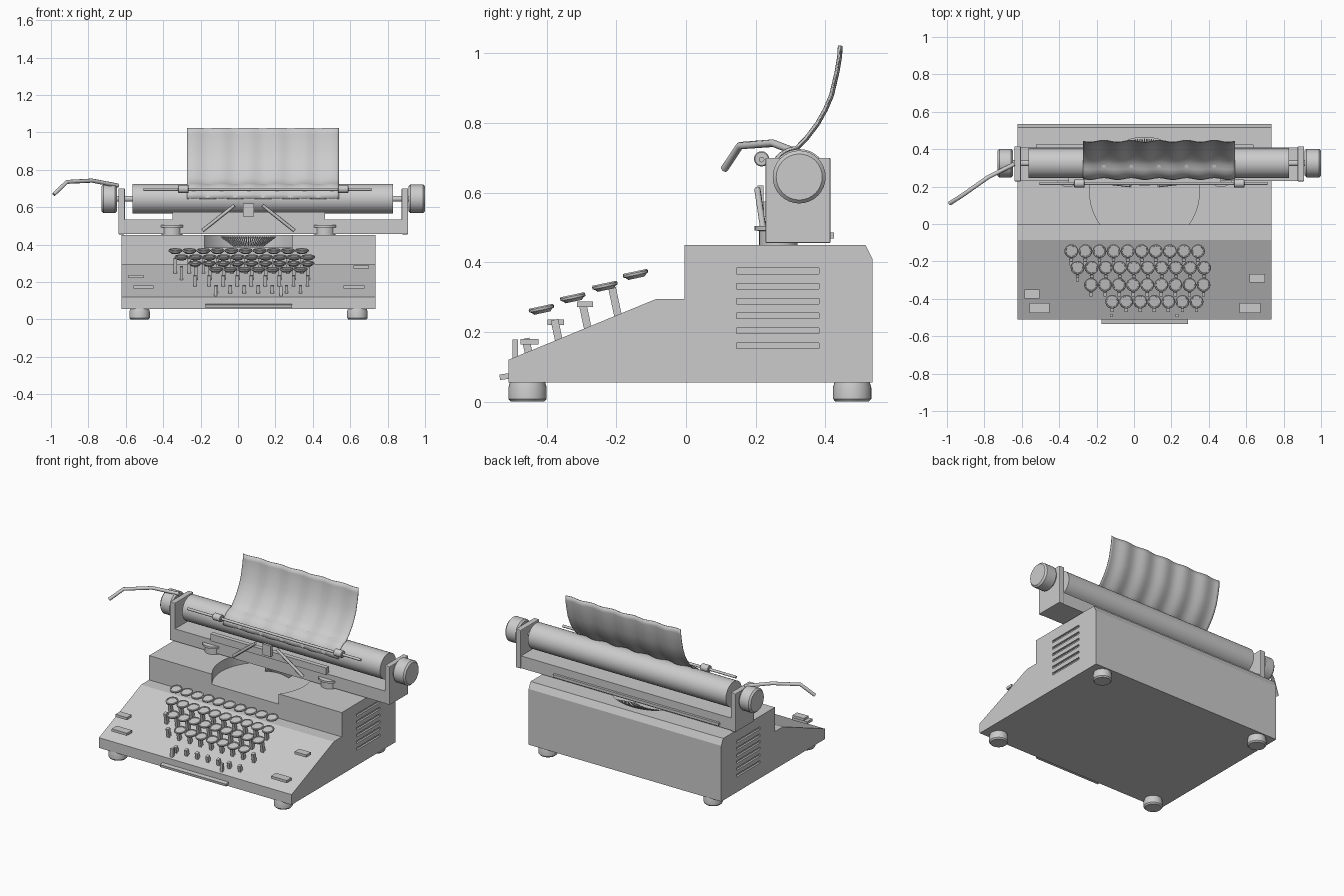
import bpy, bmesh, math
from mathutils import Vector, Matrix

if "Cube" in bpy.data.objects:
    bpy.data.objects.remove(bpy.data.objects["Cube"])

CX = 0.056  # body centre in x (the carriage is shifted sideways)


def make(name, bm, smooth=False):
    bmesh.ops.recalc_face_normals(bm, faces=bm.faces)
    me = bpy.data.meshes.new(name)
    bm.to_mesh(me)
    bm.free()
    ob = bpy.data.objects.new(name, me)
    bpy.context.collection.objects.link(ob)
    if smooth:
        bpy.ops.object.select_all(action='DESELECT')
        ob.select_set(True)
        bpy.context.view_layer.objects.active = ob
        bpy.ops.object.shade_smooth_by_angle(angle=math.radians(35))
    return ob


def box(name, x0, x1, y0, y1, z0, z1, bevel=0, rot_x=0):
    bm = bmesh.new()
    bmesh.ops.create_cube(bm, size=1)
    c = Vector(((x0 + x1) / 2, (y0 + y1) / 2, (z0 + z1) / 2))
    bmesh.ops.scale(bm, vec=(x1 - x0, y1 - y0, z1 - z0), verts=bm.verts)
    if bevel:
        bmesh.ops.bevel(bm, geom=bm.edges[:], offset=bevel, segments=2, profile=0.5, affect='EDGES')
    bmesh.ops.transform(bm, matrix=Matrix.Translation(c) @ Matrix.Rotation(rot_x, 4, 'X'), verts=bm.verts)
    return make(name, bm)


def lathe(name, profile, matrix, n=32):
    """Revolve (radius, height) points about local z, capping the ends."""
    bm = bmesh.new()
    rings = [[bm.verts.new((r * math.cos(2 * math.pi * i / n), r * math.sin(2 * math.pi * i / n), h))
              for i in range(n)] for r, h in profile]
    for a, b in zip(rings, rings[1:]):
        for i in range(n):
            bm.faces.new((a[i], a[(i + 1) % n], b[(i + 1) % n], b[i]))
    bm.faces.new(rings[0])
    bm.faces.new(rings[-1])
    bmesh.ops.transform(bm, matrix=matrix, verts=bm.verts)
    return make(name, bm, True)


def rod_x(name, x0, x1, y, z, r, bevel=0.0, n=32):
    L = x1 - x0
    prof = [(r, 0), (r, L)]
    if bevel:
        prof = [(r - bevel, 0), (r, bevel), (r, L - bevel), (r - bevel, L)]
    return lathe(name, prof, Matrix.Translation((x0, y, z)) @ Matrix.Rotation(math.pi / 2, 4, 'Y'), n)


def tube(name, pts, r):
    cu = bpy.data.curves.new(name, 'CURVE')
    cu.dimensions = '3D'
    cu.bevel_depth = r
    cu.bevel_resolution = 2
    cu.use_fill_caps = True
    s = cu.splines.new('POLY')
    s.points.add(len(pts) - 1)
    for p, co in zip(s.points, pts):
        p.co = (*co, 1)
    ob = bpy.data.objects.new(name, cu)
    bpy.context.collection.objects.link(ob)
    return ob


def cut(target, cutter):
    cutter.hide_render = True
    cutter.hide_viewport = True
    cutter.display_type = 'WIRE'
    m = target.modifiers.new("cut", 'BOOLEAN')
    m.operation = 'DIFFERENCE'
    m.solver = 'EXACT'
    m.object = cutter
    bpy.context.view_layer.update()
    me = bpy.data.meshes.new_from_object(target.evaluated_get(bpy.context.evaluated_depsgraph_get()))
    target.modifiers.clear()
    target.data = me
    bpy.data.objects.remove(cutter)


# Body: extruded side profile
side = [(-.51, .055), (-.51, .12), (-.085, .295), (-.005, .295), (-.005, .45),
        (.515, .45), (.535, .41), (.535, .055)]
bm = bmesh.new()
f = bm.faces.new([bm.verts.new((-.623, y, z)) for y, z in side])
ext = bmesh.ops.extrude_face_region(bm, geom=[f])
bmesh.ops.translate(bm, vec=(1.358, 0, 0), verts=[v for v in ext['geom'] if isinstance(v, bmesh.types.BMVert)])
body = make("body", bm)

# Type basket recess in the top and cooling slots in both sides
cut(body, lathe("recess_cutter", [(.293, .385), (.293, .5)], Matrix.Translation((CX, .17, 0)), 64))
for z in (.375, .331, .288, .246, .203, .16):
    for x in (-.623, .735):
        cut(body, box("slot_cutter", x - .012, x + .012, .145, .382, z - .008, z + .008))

# Rubber feet
for x in (-.526, .638):
    for y in (-.455, .477):
        lathe("foot", [(.048, 0), (.055, .008), (.055, .04), (.05, .058)], Matrix.Translation((x, y, 0)))

# Keys: tilted round caps with a raised rim, and slim stems in front
rows = [(-.335, 10, -.145, .367), (-.302, 10, -.233, .333), (-.23, 9, -.325, .300), (-.117, 7, -.415, .267)]
stems = [(-.203, .248, .328), (-.288, .205, .283), (-.37, .172, .236), (-.455, .138, .182)]
cap = [(.024, -.013), (.030, -.006), (.036, -.004), (.037, .003), (.034, .007), (.029, .007), (.028, .003)]
tilt = math.radians(12)
for (x0, n, y, z), (sy, z0, z1) in zip(rows, stems):
    for i in range(n):
        x = x0 + i * .0752
        lathe("key_cap", cap, Matrix.Translation((x, y, z)) @ Matrix.Rotation(tilt, 4, 'X'), 20)
        box("key_stem", x - .009, x + .009, sy - .011, sy + .011, z0 - .01, z1, rot_x=tilt)
for x in (-.12, .23):
    box("front_post", x - .009, x + .009, -.498, -.482, .12, .178)

# Side function keys and space bar
for x0, x1, y0, y1, z in ((-.585, -.505, -.397, -.35, .228), (-.558, -.452, -.475, -.423, .172),
                          (.618, .70, -.313, -.267, .28), (.565, .675, -.475, -.423, .172)):
    box("side_key", x0, x1, y0, y1, z - .008, z + .008)
box("space_bar", -.175, .29, -.535, -.505, .064, .08, rot_x=math.radians(8))

# Carriage bed, end plates, rear bar
box("carriage_rail", -.62, .89, .23, .41, .457, .535)
for x0, x1 in ((-.64, -.605), (.875, .91)):
    box("carriage_end_plate", x0, x1, .228, .415, .455, .70, bevel=.004)
box("rear_bar", -.525, .64, .405, .425, .468, .486)
box("card_plate", -.35, .465, .222, .25, .53, .575)

# Platen roller, shaft and knobs
PY, PZ = .325, .645
rod_x("platen", -.565, .83, PY, PZ, .08, n=48)
rod_x("platen_shaft", -.66, .93, PY, PZ, .016, n=16)
rod_x("left_knob", -.73, -.647, PY, PZ, .076, bevel=.01)
rod_x("right_knob", .912, 1.0, PY, PZ, .076, bevel=.01)

# Paper bail with two rollers
rod_x("paper_bail", -.505, .715, .217, .695, .008, n=12)
for x in (-.292, .562):
    rod_x("bail_roller", x - .028, x + .028, .217, .697, .022, bevel=.003, n=16)

# Carriage return lever
tube("return_lever", [(-.985, .11, .668), (-.915, .155, .735), (-.78, .25, .742), (-.64, .32, .715)], .011)

# Wavy paper sheet wrapped over the platen and rising behind
path = [Vector((PY - .083 * math.cos(a), PZ + .083 * math.sin(a)))
        for a in (math.radians(d) for d in range(0, 86, 17))]
path += [Vector(p) for p in ((.345, .755), (.377, .797), (.40, .838), (.418, .88), (.434, .948), (.441, .99), (.443, 1.022))]
bm = bmesh.new()
NX = 60
grid = []
for j, p in enumerate(path):
    t = (path[min(j + 1, len(path) - 1)] - path[max(j - 1, 0)]).normalized()
    nrm = Vector((-t.y, t.x))
    line = []
    for i in range(NX + 1):
        q = p + nrm * (.005 * math.sin(i / NX * 2 * math.pi * 5.5))
        line.append(bm.verts.new((-.273 + .813 * i / NX, q.x, q.y)))
    grid.append(line)
for a, b in zip(grid, grid[1:]):
    for i in range(NX):
        bm.faces.new((a[i], a[i + 1], b[i + 1], b[i]))
paper = make("paper_sheet", bm, True)
m = paper.modifiers.new("thickness", 'SOLIDIFY')
m.thickness = .004
m.offset = 0

# Ribbon spools
for x in (-.353, .465):
    lathe("ribbon_spool", [(.055, .448), (.055, .49), (.068, .492), (.068, .504), (.03, .504), (.02, .51)],
          Matrix.Translation((x, .265, 0)))

# Ribbon guide and vibrator arms
box("type_guide", .028, .086, .205, .222, .55, .62)
for s in (-1, 1):
    tube("ribbon_arm", [(CX + s * .245, .225, .475), (CX + s * .075, .205, .61)], .009)

# Fan of type bars at the back of the basket
for i in range(25):
    a = math.radians(60 + i * 2.5)
    d = Vector((math.cos(a), math.sin(a), 0))
    c = Vector((CX, .17, 0))
    tube("type_bar", [c + d * .16 + Vector((0, 0, .392)), c + d * .285 + Vector((0, 0, .44))], .003)
